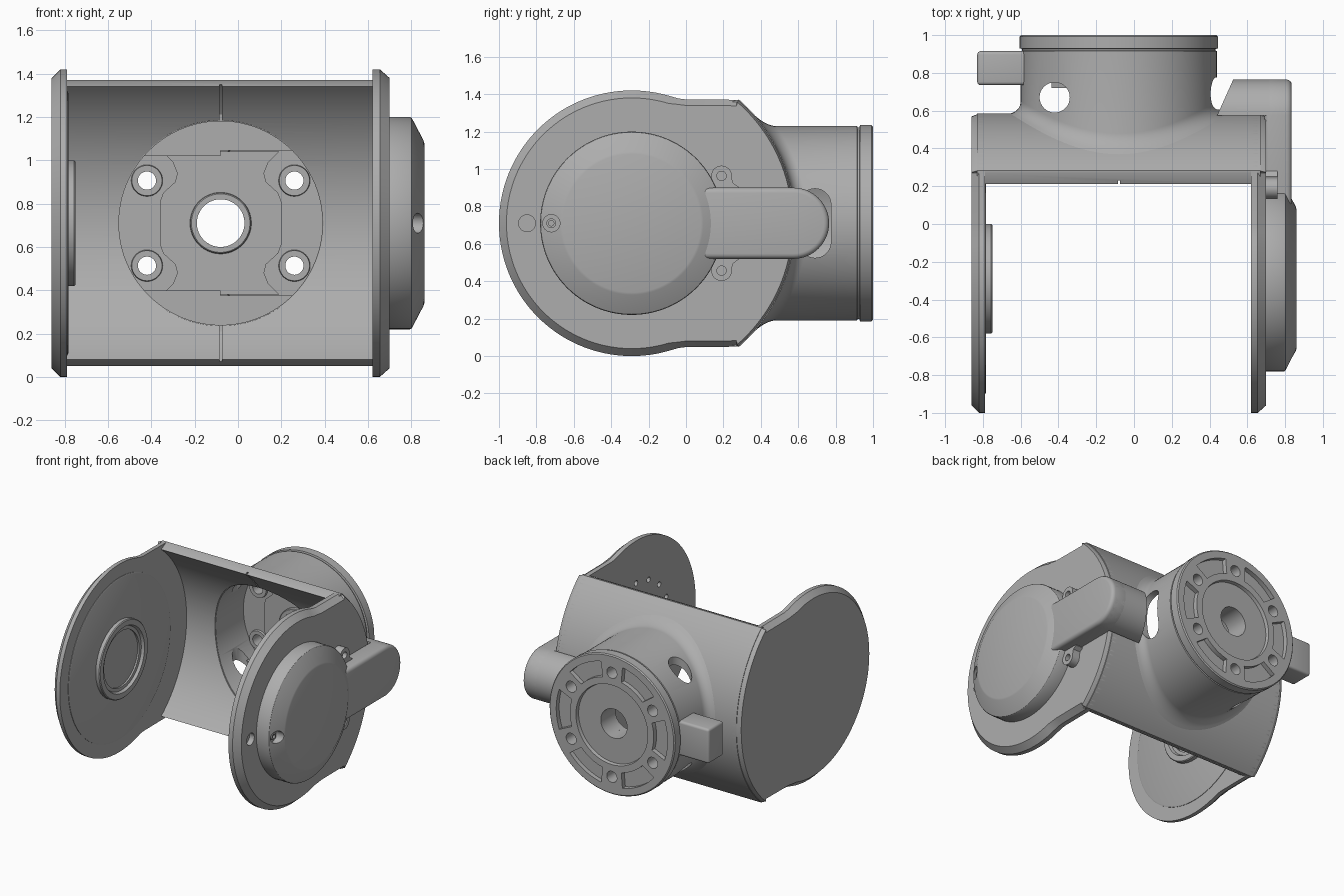
import bpy, bmesh
from math import sin, cos, pi, radians, sqrt, asin, degrees

if "Cube" in bpy.data.objects:
    bpy.data.objects.remove(bpy.data.objects["Cube"])

GREY = bpy.data.materials.new("plain grey")
GREY.use_nodes = True
COLOUR = (0.42, 0.42, 0.42, 1)
GREY.diffuse_color = COLOUR
GREY.node_tree.nodes["Principled BSDF"].inputs["Base Color"].default_value = COLOUR

MID_X, AXLE_Y, MID_Z = -0.08, -0.29, 0.71
SHELL_OUT, SHELL_IN = 0.875, 0.805
NECK = (MID_X, MID_Z)
AXLE = (AXLE_Y, MID_Z)


# ---- helpers ----
def loft(name, rings, cyclic=False):
    """Skin a series of equal rings; cap the ends unless the series loops."""
    bm = bmesh.new()
    rows = [[bm.verts.new(p) for p in ring] for ring in rings]
    n = len(rows[0])
    pairs = list(zip(rows, rows[1:])) + ([(rows[-1], rows[0])] if cyclic else [])
    for a, b in pairs:
        for i in range(n):
            j = (i + 1) % n
            bm.faces.new((a[i], a[j], b[j], b[i]))
    if not cyclic:
        bm.faces.new(rows[0])
        bm.faces.new(rows[-1])
    bmesh.ops.recalc_face_normals(bm, faces=bm.faces)
    me = bpy.data.meshes.new(name)
    bm.to_mesh(me)
    bm.free()
    me.materials.append(GREY)
    ob = bpy.data.objects.new(name, me)
    bpy.context.collection.objects.link(ob)
    return ob


def place(axis, t, pts):
    return [(t, u, v) if axis == "x" else (u, t, v) if axis == "y" else (u, v, t) for u, v in pts]


def prism(name, axis, lo, hi, pts):
    return loft(name, [place(axis, lo, pts), place(axis, hi, pts)])


def arc(c, r, a, b, n=48):
    return [(c[0] + r * cos(radians(a + (b - a) * i / n)),
             c[1] + r * sin(radians(a + (b - a) * i / n))) for i in range(n + 1)]


def lathe(name, axis, c, profile, tube=False, n=96):
    rings = [place(axis, t, arc(c, r, 0, 360, n)[:-1]) for t, r in profile]
    return loft(name, rings, tube)


def cylinder(name, axis, c, r, lo, hi, n=32):
    return lathe(name, axis, c, [(lo, r), (hi, r)], n=n)


def apply(ob, mod):
    bpy.context.view_layer.objects.active = ob
    bpy.ops.object.modifier_apply(modifier=mod.name)


def cut(ob, *cutters):
    for c in cutters:
        mod = ob.modifiers.new("cut", "BOOLEAN")
        mod.operation, mod.solver, mod.object = "DIFFERENCE", "EXACT", c
        apply(ob, mod)
        bpy.data.objects.remove(c)


def bevel(ob, width, segments=4):
    mod = ob.modifiers.new("round", "BEVEL")
    mod.width, mod.segments, mod.angle_limit = width, segments, radians(40)
    apply(ob, mod)


def shell_y(r, dz):
    return AXLE_Y + sqrt(r * r - dz * dz)


# ---- side plates: round ear, short neck, then the back curve ----
def plate_outline(d):
    top = arc(AXLE, SHELL_OUT - d * 0.4, 0, 49, 24)
    top += [(0.27, 1.37 - d * 0.8), (0, 1.372 - d * 0.8), (-0.04, 1.377 - d * 0.8)]
    top += arc(AXLE, 0.71 - d, 73, 180, 48)
    return top + [(y, 2 * MID_Z - z) for y, z in reversed(top[1:-1])]


def plate(name, inner, edge, outer):
    return loft(name, [place("x", inner, plate_outline(0)), place("x", edge, plate_outline(0)),
                       place("x", outer, plate_outline(0.04))])


plate("right_side_plate", -0.79, -0.82, -0.86)
left_plate = plate("left_side_plate", 0.62, 0.655, 0.70)
cut(left_plate, cylinder("plate_hole", "x", (-0.85, MID_Z), 0.045, 0.66, 0.8),
    *[cylinder("screw_hole", "x", arc(AXLE, 0.39, 0, 360, 16)[i], 0.02, 0.5, 0.65, 16) for i in range(16)])

# inner pad and bearing ring on the right plate
lathe("inner_pad", "x", AXLE, [(-0.80, 0.61), (-0.787, 0.61), (-0.783, 0.6)])
lathe("bearing_ring", "x", AXLE, [(-0.80, 0.29), (-0.756, 0.29), (-0.75, 0.284), (-0.75, 0.245),
                                  (-0.77, 0.235), (-0.77, 0.21), (-0.80, 0.21)], True)

# ---- curved back shell with opening and seam groove ----
rim = [(0.21, MID_Z - 0.63), (0.27, MID_Z - 0.66)]
shell = prism("back_shell", "x", -0.83, 0.67,
              [rim[1]] + arc(AXLE, SHELL_OUT, -49, 49, 64) + [(0.27, MID_Z + 0.66)]
              + arc(AXLE, SHELL_IN, 51.5, -51.5, 64))
cut(shell, cylinder("opening", "y", NECK, 0.474, 0, 0.9, 96),
    prism("seam", "x", MID_X - 0.006, MID_X + 0.006,
          arc(AXLE, 0.825, -60, 60) + arc(AXLE, 0.7, 60, -60)))

# ---- round neck, filleted into the shell ----
STEPS = 96


def neck_ring(r, y=None, base=SHELL_OUT, rise=0.0):
    ring = []
    for i in range(STEPS):
        a = 2 * pi * i / STEPS
        dz = r * sin(a)
        ring.append((MID_X + r * cos(a), shell_y(base, dz) + rise if y is None else y, MID_Z + dz))
    return ring


F = 0.065
rings = [neck_ring(0.47, base=SHELL_IN + 0.004), neck_ring(0.52 + F, rise=-0.004)]
for k in range(1, 9):
    t = k / 8 * pi / 2
    rings.append(neck_ring(0.52 + F * (1 - sin(t)), rise=F * (1 - cos(t))))
for r, y in [(0.52, 0.915), (0.512, 0.918), (0.512, 0.927), (0.525, 0.93),
             (0.525, 0.992), (0.517, 1.0), (0.47, 1.0)]:
    rings.append(neck_ring(r, y))
neck = loft("neck_tube", rings, True)
slot = [(0.69 + y, MID_Z + z) for y, z in arc((0, 0.1), 0.085, 0, 180, 16) + arc((0, -0.1), 0.085, 180, 360, 16)]
cut(neck, prism("cable_slot", "x", 0.2, 0.7, slot),
    cylinder("top_hole", "z", (-0.42, 0.67), 0.08, MID_Z + 0.1, 1.4),
    cylinder("bottom_hole", "z", (-0.42, 0.67), 0.08, 0, MID_Z - 0.1))

# ---- mounting disc with bolt holes and arc pockets ----
disc = lathe("mounting_disc", "y", NECK, [(0.85, 0.11), (0.85, 0.47), (1.0, 0.47), (1.0, 0.30),
                                          (0.975, 0.295), (0.975, 0.11)], True)
bolts = arc(NECK, 0.393, 30, 390, 6)[:-1]
cutters = [cylinder("bolt_hole", "y", p, 0.042, 0.7, 1.2) for p in bolts]
for k in range(6):
    a = 60 * k
    cutters.append(prism("pocket", "y", 0.965, 1.2,
                         arc(NECK, 0.465, a - 19, a + 19, 12) + arc(NECK, 0.35, a + 17, a - 17, 12)))
cut(disc, *cutters)
for p in bolts:
    lathe("bolt_pad", "y", p, [(0.86, 0.075), (0.835, 0.07), (0.835, 0.042), (0.86, 0.042)], True, 32)

quarter = [(0.28, 0.1), (0.265, 0.14), (0.21, 0.19), (0.2, 0.23), (0.22, 0.28), (0.27, 0.33)]
half = quarter + [(-x, z) for x, z in reversed(quarter)]
star = half + [(-x, -z) for x, z in half]
web = prism("centre_web", "y", 0.825, 0.86, [(MID_X + x, MID_Z + z) for x, z in star])
cut(web, cylinder("bore", "y", NECK, 0.11, 0.5, 1.2, 64))
lathe("centre_boss", "y", NECK, [(0.86, 0.145), (0.805, 0.14), (0.80, 0.135), (0.80, 0.11), (0.86, 0.11)], True)

# ledges above and below the disc
for side, h in ((-1, 0.31), (1, 0.335)):
    for up in (-1, 1):
        seg = [(0, h)] + arc((0, 0), 0.472, degrees(asin(h / 0.472)), 90, 16)
        prism("inner_ledge", "y", 0.72, 0.86, [(MID_X + side * x, MID_Z + up * z) for x, z in seg])

# ---- side tab on the neck ----
tab = prism("side_tab", "z", MID_Z - 0.13, MID_Z + 0.13,
            [(-0.83, 0.735), (-0.57, 0.735), (-0.57, 0.915), (-0.83, 0.915)])
bevel(tab, 0.018)

# ---- round cover with screw recess ----
cover = lathe("side_cover", "x", AXLE, [(0.69, 0.49), (0.795, 0.49), (0.802, 0.486),
                                        (0.856, 0.383), (0.86, 0.37)])
SCREW = (-0.72, MID_Z)
cut(cover, cylinder("recess", "x", SCREW, 0.046, 0.79, 1.0))
lathe("cover_screw", "x", SCREW, [(0.78, 0.026), (0.805, 0.026), (0.805, 0.014), (0.78, 0.014)], True, 24)

# ---- cable arm, its hooked end and the screw ears ----
END = (0.575, MID_Z)
arm = prism("cable_arm", "x", 0.69, 0.835,
            [(0.08, MID_Z + 0.19), (0.08, MID_Z - 0.19)] + arc(END, 0.19, -90, 90, 32))
bevel(arm, 0.028)
hook_end = arc(END, 0.19, -90, 90, 32)
loft("cable_hook", [[(0.44 + 0.45 * (y - END[0]), y, z) for y, z in hook_end], place("x", 0.8, hook_end)])

for up in (-1, 1):
    ear_c = (0.19, 0.253)
    shape = [(0.28, 0.18), (0.28, 0.195), (0.252, 0.215)] + arc(ear_c, 0.055, -10, 190, 20)
    shape += [(0.128, 0.215), (0.10, 0.235), (0.07, 0.235), (0.07, 0.18)]
    ear = prism("screw_ear", "x", 0.69, 0.76, [(y, MID_Z + up * z) for y, z in shape])
    cut(ear, cylinder("ear_hole", "x", (0.19, MID_Z + up * 0.253), 0.025, 0.72, 0.9, 24))

# ---- shading: smooth curves, sharp edges ----
bpy.ops.object.select_all(action="SELECT")
for ob in list(bpy.context.selected_objects):
    if ob.type != "MESH":
        ob.select_set(False)
bpy.ops.object.shade_smooth_by_angle(angle=radians(30))
